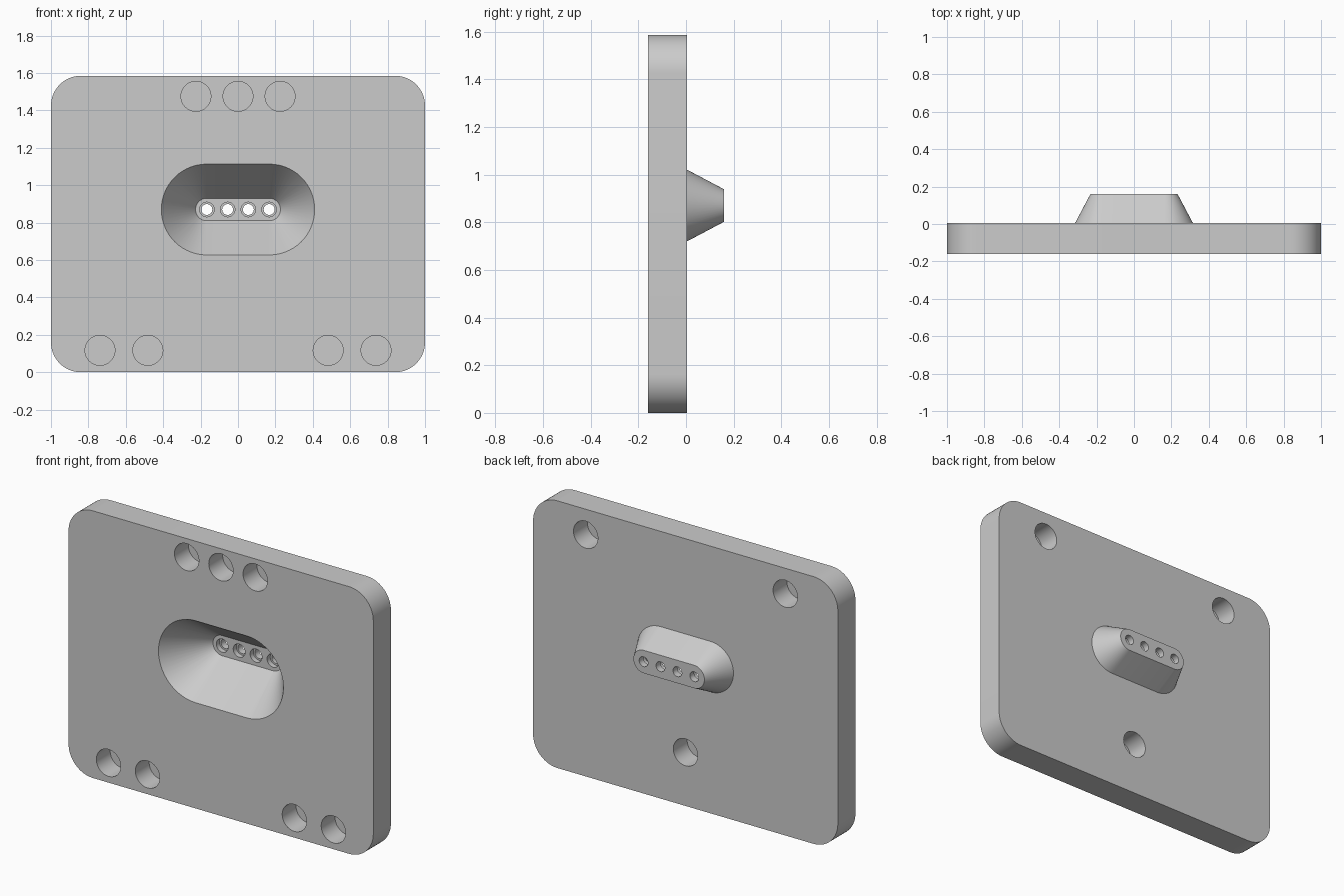
import bpy
import bmesh
from math import cos, sin, pi, radians

old = bpy.data.objects.get("Cube")
if old:
    bpy.data.objects.remove(old, do_unlink=True)

grey = bpy.data.materials.new("light grey")
grey.use_nodes = True
colour = (0.6, 0.6, 0.6, 1)
grey.diffuse_color = colour
grey.node_tree.nodes["Principled BSDF"].inputs["Base Color"].default_value = colour

QUARTER = 14  # segments per corner arc


def ring(a, b, r):
    """Rounded outline: arc centres at (+-a, +-b), corner radius r."""
    pts = []
    for q, (sx, sz) in enumerate([(1, 1), (-1, 1), (-1, -1), (1, -1)]):
        for i in range(QUARTER + 1):
            t = (q + i / QUARTER) * pi / 2
            p = (sx * a + r * cos(t), sz * b + r * sin(t))
            if not pts or abs(p[0] - pts[-1][0]) + abs(p[1] - pts[-1][1]) > 1e-5:
                pts.append(p)
    if abs(pts[0][0] - pts[-1][0]) + abs(pts[0][1] - pts[-1][1]) < 1e-5:
        pts.pop()
    return pts


def loft(name, x, z, a, b, sections):
    """Closed solid through rounded outlines given as (y, radius)."""
    bm = bmesh.new()
    rings = [[bm.verts.new((x + px, y, z + pz)) for px, pz in ring(a, b, r)]
             for y, r in sections]
    for lo, hi in zip(rings, rings[1:]):
        n = len(lo)
        for i in range(n):
            j = (i + 1) % n
            bm.faces.new((lo[i], lo[j], hi[j], hi[i]))
    bm.faces.new(rings[0])
    bm.faces.new(rings[-1])
    bmesh.ops.recalc_face_normals(bm, faces=bm.faces)
    mesh = bpy.data.meshes.new(name)
    bm.to_mesh(mesh)
    bm.free()
    mesh.materials.append(grey)
    obj = bpy.data.objects.new(name, mesh)
    bpy.context.collection.objects.link(obj)
    return obj


def combine(body, other, operation):
    mod = body.modifiers.new("combine", 'BOOLEAN')
    mod.operation = operation
    mod.solver = 'EXACT'
    mod.object = other
    bpy.context.view_layer.objects.active = body
    bpy.ops.object.modifier_apply(modifier=mod.name)
    bpy.data.objects.remove(other, do_unlink=True)


FRONT, BACK, TIP = -0.16, 0.005, 0.16
HEIGHT, CORNER, MID = 1.585, 0.16, 0.87

# Rounded plate, with the tapered boss on its back
plate = loft("plate", 0, HEIGHT / 2, 1 - CORNER, HEIGHT / 2 - CORNER,
             [(FRONT, CORNER), (BACK, CORNER)])
combine(plate, loft("boss", 0, MID, 0.165, 0,
                    [(-0.05, 0.15), (BACK, 0.15), (TIP, 0.068)]), 'UNION')

# Funnel recess from the front
combine(plate, loft("funnel", 0, MID, 0.167, 0,
                    [(-0.2, 0.243), (FRONT, 0.243), (0.09, 0.06)]), 'DIFFERENCE')

# Four stepped pin holes through the boss
for i in range(4):
    pin = loft("pin_hole", (i - 1.5) * 0.111, MID, 0, 0,
               [(0.05, 0.039), (0.12, 0.039), (0.12, 0.029), (0.2, 0.029)])
    combine(plate, pin, 'DIFFERENCE')

# Blind round pockets, front then back
DEPTH, RADIUS = 0.13, 0.08
front_spots = [(x, 1.475) for x in (-0.225, 0, 0.225)]
front_spots += [(s * x, 0.117) for s in (-1, 1) for x in (0.482, 0.738)]
back_spots = [(-0.655, 1.434), (0.655, 1.434), (0, 0.318)]
for x, z in front_spots:
    combine(plate, loft("front_pocket", x, z, 0, 0,
                        [(FRONT - 0.05, RADIUS), (FRONT + DEPTH, RADIUS)]), 'DIFFERENCE')
for x, z in back_spots:
    combine(plate, loft("back_pocket", x, z, 0, 0,
                        [(BACK - DEPTH, RADIUS), (BACK + 0.05, RADIUS)]), 'DIFFERENCE')

# Smooth curved walls, sharp rims
bpy.ops.object.select_all(action='DESELECT')
plate.select_set(True)
bpy.context.view_layer.objects.active = plate
bpy.ops.object.shade_smooth_by_angle(angle=radians(25))
